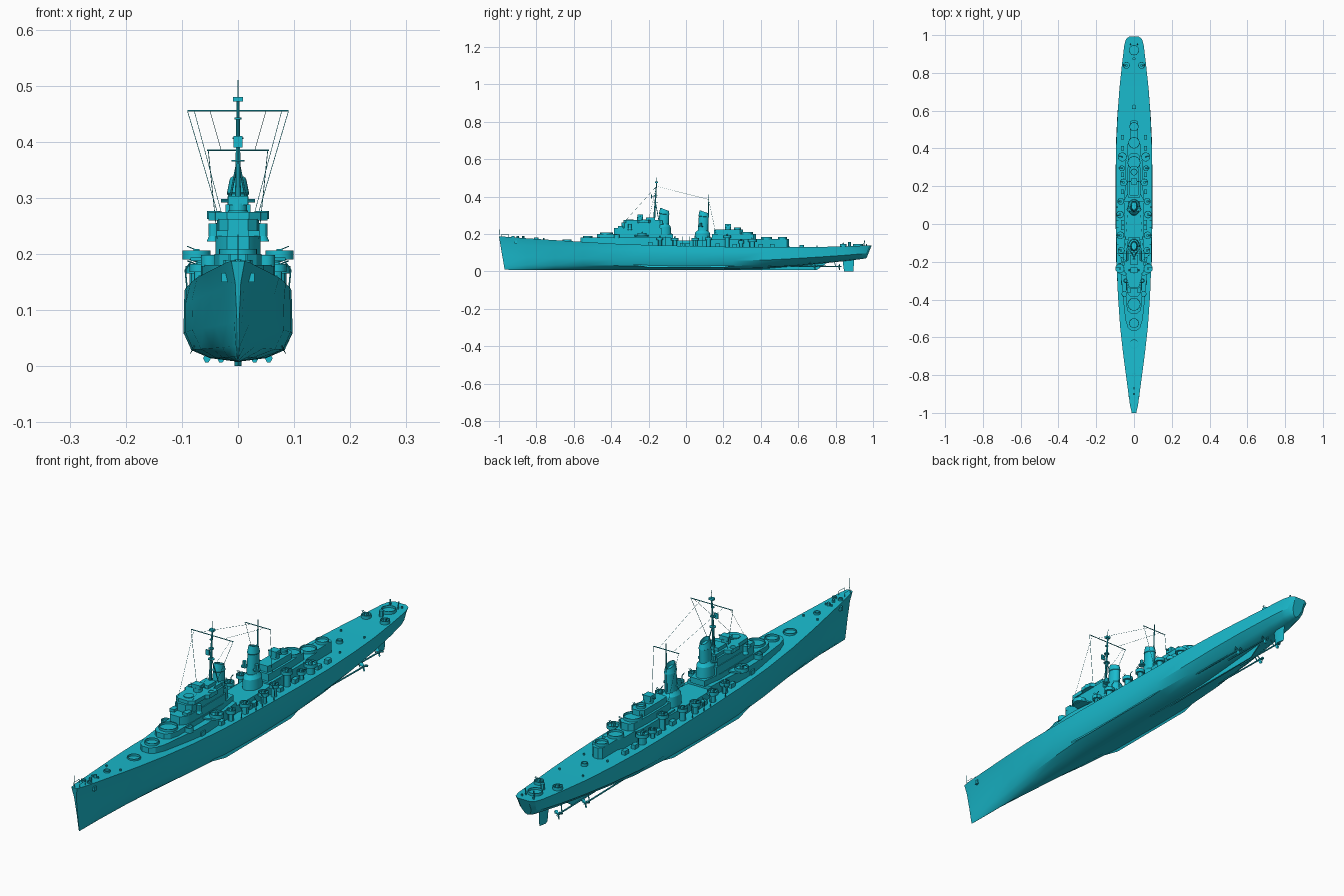
import bpy, bmesh, math
from mathutils import Vector

HULL = bpy.data.materials.new("ship_paint")
HULL.diffuse_color = (0.01, 0.5, 0.62, 1)

def make(name, bm, angle=30):
    bmesh.ops.recalc_face_normals(bm, faces=bm.faces)
    me = bpy.data.meshes.new(name)
    bm.to_mesh(me)
    bm.free()
    ob = bpy.data.objects.new(name, me)
    me.materials.append(HULL)
    bpy.context.collection.objects.link(ob)
    bpy.ops.object.select_all(action='DESELECT')
    ob.select_set(True)
    bpy.context.view_layer.objects.active = ob
    bpy.ops.object.shade_smooth_by_angle(angle=math.radians(angle))
    return ob

def loft(name, rings):
    """Skin closed rings of points and cap both ends."""
    bm = bmesh.new()
    vs = [[bm.verts.new(p) for p in r] for r in rings]
    n = len(vs[0])
    for a, b in zip(vs, vs[1:]):
        for i in range(n):
            j = (i + 1) % n
            bm.faces.new((a[i], a[j], b[j], b[i]))
    bm.faces.new(vs[0])
    bm.faces.new(vs[-1])
    return make(name, bm)

def circle(x, y, z, rx, ry, n, tilt=0):
    return [(x + rx * math.cos(2 * math.pi * i / n), y + ry * math.sin(2 * math.pi * i / n),
             z - tilt * math.sin(2 * math.pi * i / n)) for i in range(n)]

def cyl(name, x, y, z0, z1, r, n=20, r2=None):
    r2 = r if r2 is None else r2
    return loft(name, [circle(x, y, z0, r, r, n), circle(x, y, z1, r2, r2, n)])

def tub(name, x, y, z0, z1, r, n=18, depth=0.008):
    w = r - 0.003
    return loft(name, [circle(x, y, z, q, q, n) for z, q in
                       ((z0, r), (z1, r), (z1, w), (max(z1 - depth, z0 + .001), w))])

def box(name, x, y, z0, z1, hx, hy):
    return loft(name, [[(x - hx, y - hy, z), (x + hx, y - hy, z), (x + hx, y + hy, z), (x - hx, y + hy, z)]
                       for z in (z0, z1)])

def prism(name, half, z0, z1):
    """Extrude a plan outline given for the +x side only."""
    pts = list(half) + [(-x, y) for x, y in reversed(half)]
    return loft(name, [[(x, y, z) for x, y in pts] for z in (z0, z1)])

def rod(name, a, b, r, n=6, r2=None):
    a, b = Vector(a), Vector(b)
    q = (b - a).to_track_quat('Z', 'Y')
    return loft(name, [[p + q @ Vector(c) for c in circle(0, 0, 0, s, s, n)]
                       for p, s in ((a, r), (b, r if r2 is None else r2))])

# Hull stations: y, deck half width, deck z, waterline half width, bilge half width, keel z
stations = [(-1.0, .012, .188, .002, .0015, .010), (-.96, .021, .185, .007, .004, .009),
            (-.85, .036, .177, .020, .012, .008), (-.70, .056, .167, .041, .028, .008),
            (-.55, .073, .158, .061, .046, .008), (-.38, .085, .148, .081, .066, .008),
            (-.20, .092, .141, .094, .080, .008), (0, .095, .136, .097, .083, .008),
            (.25, .095, .131, .097, .080, .010), (.42, .094, .130, .096, .072, .014),
            (.58, .087, .130, .088, .060, .028), (.72, .077, .131, .076, .050, .042),
            (.85, .063, .134, .060, .040, .055), (.95, .051, .138, .046, .030, .064),
            (.98, .042, .139, .036, .024, .068), (.993, .024, .140, .022, .014, .071)]
rings = []
for y, wd, zd, wl, wb, zk in stations:
    h = zd - zk
    lv = [(.0005, 0), (wb * .6, .05 * h), (wb, .16 * h), (wl, .40 * h), (wl + (wd - wl) * .3, .78 * h), (wd, h)]
    side = []
    for x, dz in lv:
        k = 1 - dz / h
        yy = y + (.03 * k if y < -.97 else 0) - (.028 * k if y > .94 else 0)
        side.append((x, yy, zk + dz))
    rings.append([(-x, yy, z) for x, yy, z in reversed(side)] + side)
loft("hull", rings)

def deck_z(y):
    for a, b in zip(stations, stations[1:]):
        if a[0] <= y <= b[0]:
            return a[2] + (b[2] - a[2]) * (y - a[0]) / (b[0] - a[0])

# Underwater gear
loft("skeg", [[(-.006, y0, z), (.006, y0, z), (.002, y1, z), (-.002, y1, z)]
              for y0, y1, z in ((.1, .70, .008), (.3, .76, .05))])
loft("rudder", [[(0, a, z), (.006, a + .02, z), (0, b, z), (-.006, a + .02, z)]
                for a, b, z in ((.845, .895, 0), (.835, .90, .075))])
for s in (-1, 1):
    loft("bilge_keel", [[(s * .076, y, .034), (s * .079, y, .038), (s * (.076 + d), y, .038 - 1.7 * d)]
                        for y, d in ((-.28, .002), (-.2, .01), (.2, .01), (.28, .002))])
    for x, y0, y1 in ((.055, .42, .69), (.03, .6, .82)):
        rod("propeller_shaft", (s * x, y0, .03), (s * x, y1, .026), .003, 8)
        rod("propeller_hub", (s * x, y1 - .008, .026), (s * x, y1 + .012, .026), .005, 8, .002)
        rod("shaft_strut", (s * x, y1 - .02, .026), (s * (x - .012), y1 - .03, .065), .002)
        for k in range(3):
            a = k * 2.094 + .5
            c, d = math.cos(a), math.sin(a)
            loft("propeller_blade", [[(s * x + c * r - d * w, y1 - w * .5, .026 + d * r + c * w),
                                      (s * x + c * r + d * w, y1 + w * .5, .026 + d * r - c * w),
                                      (s * x + c * r, y1 + .002, .026 + d * r)]
                                     for r, w in ((.003, .003), (.012, .007), (.019, .003))])

# Forward deckhouse tiers
prism("forward_deckhouse", [(.014, -.565), (.032, -.55), (.045, -.51), (.053, -.44), (.064, -.34), (.066, -.28),
                            (.058, -.2), (.05, -.08)], .13, .18)
prism("upper_deckhouse", [(.016, -.475), (.033, -.46), (.042, -.425), (.042, -.15), (.03, -.07)], .178, .2)
for y, z, r in ((-.8, 0, .012), (-.635, 0, .024), (-.525, .18, .026), (-.425, .2, .034)):
    z = z or deck_z(y) - .002
    tub("forward_gun_ring", 0, y, z - .002, z + .009, r, 24)

# Bridge tower
prism("bridge_base", [(.02, -.385), (.036, -.365), (.04, -.34), (.04, -.13)], .2, .232)
prism("bridge_middle", [(.018, -.345), (.034, -.33), (.037, -.31), (.037, -.14)], .23, .262)
prism("bridge_platform", [(.02, -.335), (.04, -.32), (.042, -.26), (.053, -.25), (.053, -.2), (.03, -.19),
                          (.03, -.14)], .26, .275)
prism("bridge_wing", [(.05, -.275), (.085, -.26), (.085, -.21), (.05, -.2)], .188, .194)
cyl("forward_director_base", 0, -.3, .27, .278, .018)
cyl("main_director_base", 0, -.245, .27, .29, .016)
box("main_director", 0, -.245, .287, .303, .018, .014)
rod("rangefinder", (-.03, -.245, .295), (.03, -.245, .295), .003, 8)
box("chart_house", 0, -.19, .27, .288, .022, .025)
for s in (-1, 1):
    tub("wing_gun_tub", s * .074, -.235, .19, .206, .025)
    tub("bridge_lookout_tub", s * .043, -.225, .262, .277, .012)
    cyl("side_director", s * .044, -.3, .232, .254, .009, 12)
    cyl("side_director_base", s * .044, -.3, .222, .234, .012, 12, .007)
    tub("tower_gun_tub", s * .05, -.37, .178, .198, .016)
    box("bridge_window_shelter", s * .028, -.35, .228, .242, .01, .014)

# Funnels with wide casing, raked cap and rim
for y, top, base in ((-.122, .335, .195), (.088, .322, .16)):
    loft("funnel_casing", [circle(0, y, z, rx, ry, 20) for z, rx, ry in
                           ((base, .032, .044), (base + .045, .03, .04), (base + .06, .02, .028))])
    loft("funnel", [circle(0, y + .05 * (z - base), z, rx, ry, 24, t) for z, rx, ry, t in
                    ((base, .021, .029, 0), (top - .03, .018, .026, .002), (top - .028, .02, .028, .003),
                     (top - .003, .015, .023, .008), (top - .003, .012, .02, .008), (top - .02, .012, .02, .008))])
    for s in (-1, 1):
        cyl("searchlight_platform", s * .026, y - .01, top - .085, top - .08, .013, 14)
        cyl("searchlight", s * .026, y - .01, top - .08, top - .062, .007, 12)

# Amidships and aft houses
prism("amidships_house", [(.046, -.09), (.052, -.05), (.052, .16), (.045, .2)], .128, .166)
prism("aft_deckhouse", [(.045, .13), (.045, .33), (.034, .37), (.034, .42), (.022, .45), (.022, .54), (.01, .55)],
      .125, .172)
prism("aft_upper_house", [(.032, .14), (.034, .16), (.034, .28), (.03, .36), (.015, .375)], .17, .2)
prism("aft_control_tower", [(.022, .15), (.026, .17), (.026, .29), (.014, .305)], .198, .224)
cyl("aft_director_base", 0, .225, .22, .236, .016)
box("aft_director", 0, .225, .234, .254, .016, .016)
rod("aft_rangefinder", (-.028, .225, .245), (.028, .225, .245), .003, 8)
tub("aft_platform_tub", 0, .275, .222, .234, .018)
for y, z, r in ((.325, .2, .034), (.43, .172, .03), (.515, .172, .024), (.62, 0, .012), (.92, 0, .027)):
    z = z or deck_z(y)
    tub("aft_gun_ring", 0, y, z - .004, z + .011, r, 24)

# Tubs, light guns, lockers and davits along both sides
def light_gun(x, y, z):
    box("gun_mount", x, y, z, z + .012, .005, .005)
    s = 1 if x > 0 else -1
    for d in (-.003, .003):
        rod("gun_barrel", (x, y + d, z + .01), (x + s * .017, y + d, z + .017), .001, 6)

for s in (-1, 1):
    for x, y, z, r in ((.068, -.14, .168, .018), (.072, -.06, .165, .02), (.074, .05, .165, .02),
                       (.07, .12, .168, .018), (.062, .355, .158, .024), (.064, .295, .15, .015),
                       (.055, .22, .178, .02)):
        cyl("tub_pedestal", s * x, y, .125, z, r * .6, 12)
        tub("side_gun_tub", s * x, y, z, z + .014, r)
        light_gun(s * x, y, z + .006)
    tub("stern_gun_tub", s * .04, .84, .13, .146, .018)
    light_gun(s * .04, .84, .138)
    light_gun(s * .074, -.235, .197)
    tub("bow_gun_tub", s * .013, -.925, .178, .189, .009, 12)
    for y in (-.31, -.19, -.02, .01, .17, .26, .4, .46):
        box("deck_locker", s * .062, y, .125, deck_z(y) + .016, .008, .012)
    for y in (-.11, -.02, .02, .09):
        rod("boat_davit", (s * .09, y, .13), (s * .094, y, .172), .0016)
        rod("boat_davit_arm", (s * .094, y, .172), (s * .084, y, .186), .0016)
    for x, y in ((.012, -.87), (.03, -.76), (.05, .55), (.05, .7), (.025, .965)):
        cyl("mooring_bollard", s * x, y, deck_z(y) - .002, deck_z(y) + .007, .0035, 8)
    box("anchor", s * .024, -.91, .15, .166, .005, .006)
    for y in (-.985, -.95):
        rod("bow_rail_post", (s * .013, y, .183), (s * .013, y, .2), .0008, 5)
    rod("bow_rail", (s * .013, -.985, .199), (s * .013, -.95, .199), .0008, 5)
    rod("stern_crane_post", (s * .018, .95, .135), (s * .018, .955, .165), .0025, 8)
cyl("stern_capstan", 0, .875, .13, .158, .008, 12)
for y in (-.9, -.87):
    cyl("anchor_capstan", 0, y, .175, .19, .006, 12)
rod("jackstaff", (0, -.997, .185), (0, -1, .235), .001)

# Masts, yards, radar and rigging
rod("foremast", (0, -.172, .25), (0, -.157, .48), .006, 10, .0025)
rod("foremast_pole", (0, -.157, .478), (0, -.155, .51), .001)
rod("mainmast", (0, .115, .16), (0, .122, .41), .005, 10, .0015)
rod("fore_yard", (-.09, -.158, .455), (.09, -.158, .455), .0016)
rod("main_yard", (-.055, .121, .385), (.055, .121, .385), .0016)
for z, r in ((.365, .012), (.405, .01), (.44, .006)):
    cyl("mast_platform", 0, -.163, z, z + .003, r, 12)
box("radar_base", 0, -.158, .472, .48, .009, .007)
box("radar_screen", 0, -.185, .39, .41, .008, .002)
rod("radar_arm", (0, -.16, .4), (0, -.185, .4), .0015)
for s in (-1, 1):
    rod("fore_halyard", (s * .09, -.158, .455), (s * .037, -.2, .275), .0007, 4)
    rod("main_halyard", (s * .053, .121, .385), (s * .034, .16, .2), .0007, 4)
    rod("mast_aerial", (s * .05, -.158, .455), (s * .03, .121, .385), .0005, 4)
    rod("foremast_leg", (s * .02, -.145, .27), (0, -.163, .37), .002)
    rod("forestay", (s * .078, -.158, .455), (s * .03, -.32, .275), .0005, 4)
